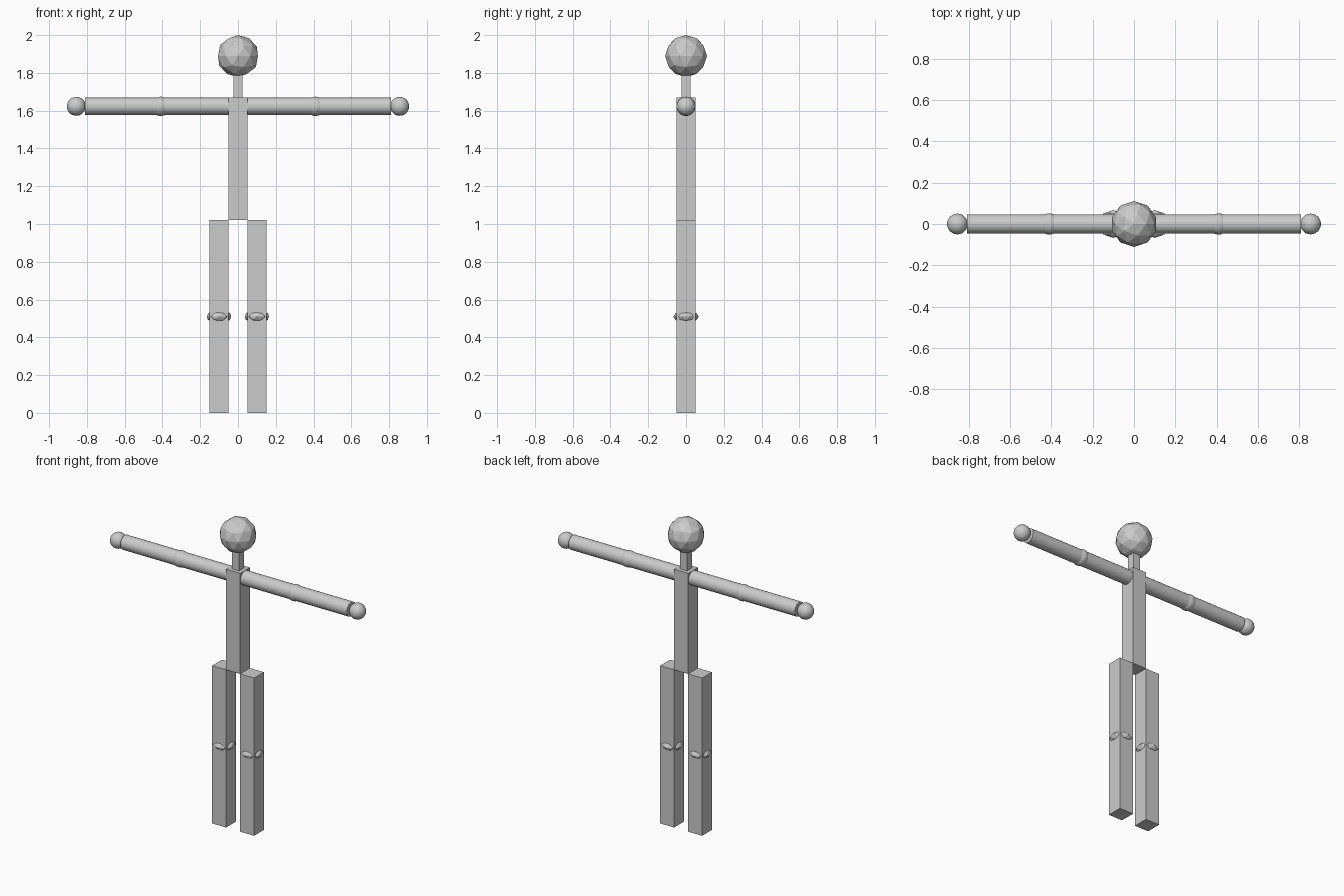
import bpy, math

if "Cube" in bpy.data.objects:
    bpy.data.objects.remove(bpy.data.objects["Cube"])

grey = bpy.data.materials.new("light_grey")
grey.diffuse_color = (0.6, 0.6, 0.6, 1)
grey.use_nodes = True
grey.node_tree.nodes["Principled BSDF"].inputs["Base Color"].default_value = grey.diffuse_color


def finish(name, smooth=False):
    ob = bpy.context.object
    ob.name = name
    bpy.ops.object.transform_apply(location=False, rotation=True, scale=True)
    ob.data.materials.append(grey)
    if smooth:
        bpy.ops.object.shade_smooth_by_angle()


def box(name, x, width, z0, z1):
    bpy.ops.mesh.primitive_cube_add(size=1, location=(x, 0, (z0 + z1) / 2))
    bpy.context.object.scale = (width, width, z1 - z0)
    finish(name)


def ico(name, loc, scale):
    bpy.ops.mesh.primitive_ico_sphere_add(subdivisions=2, radius=1, location=loc)
    bpy.context.object.scale = scale
    finish(name)


def ball(name, x, z, r):
    bpy.ops.mesh.primitive_uv_sphere_add(segments=32, ring_count=16, radius=r, location=(x, 0, z))
    finish(name)


def rod(name, x0, x1, z, r):
    bpy.ops.mesh.primitive_cylinder_add(vertices=32, radius=r, depth=abs(x1 - x0),
                                        location=((x0 + x1) / 2, 0, z),
                                        rotation=(0, math.pi / 2, 0))
    finish(name)


# Head, neck and torso
ico("head", (0, 0, 1.889), (0.111, 0.111, 0.111))
box("neck", 0, 0.05, 1.66, 1.80)
box("torso", 0, 0.10, 1.02, 1.67)

ARM_Z = 1.623
for side, s in (("left", 1), ("right", -1)):
    # Arms with elbow and hand balls
    rod(side + "_upper_arm", 0.03 * s, 0.41 * s, ARM_Z, 0.046)
    ball(side + "_elbow", 0.41 * s, ARM_Z, 0.051)
    rod(side + "_forearm", 0.41 * s, 0.81 * s, ARM_Z, 0.046)
    ball(side + "_hand", 0.856 * s, ARM_Z, 0.05)
    # Legs with flattened knee joints
    box(side + "_thigh", 0.10 * s, 0.10, 0.51, 1.02)
    ico(side + "_knee", (0.10 * s, 0, 0.51), (0.067, 0.067, 0.035))
    box(side + "_shin", 0.10 * s, 0.10, 0.0, 0.51)
